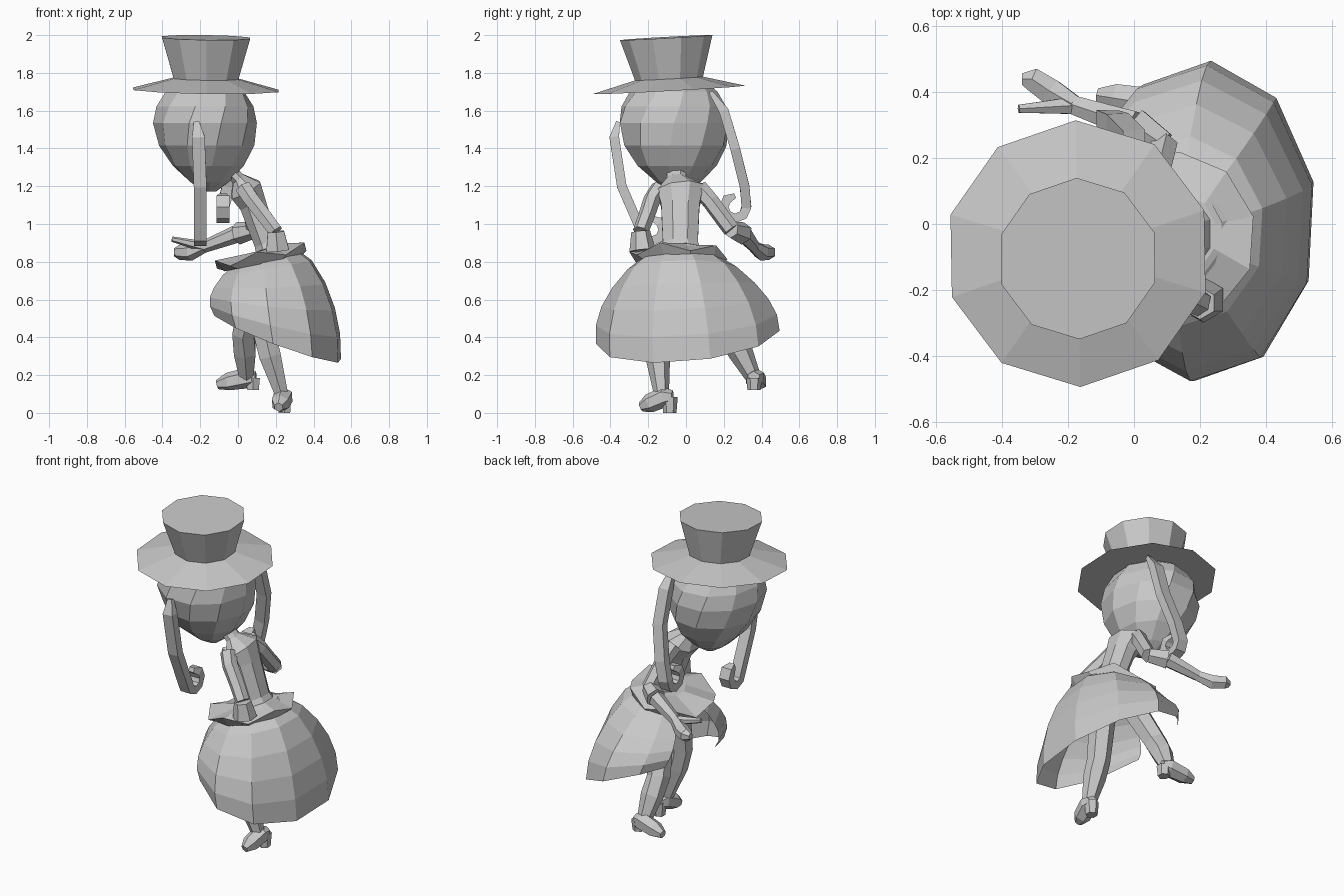
import bpy, bmesh
from math import sin, cos, radians
from mathutils import Vector

cube = bpy.data.objects.get("Cube")
if cube:
    bpy.data.objects.remove(cube, do_unlink=True)

tone = (.58, .58, .58, 1)
grey = bpy.data.materials.new("plain_grey")
grey.use_nodes = True
grey.diffuse_color = tone
grey.node_tree.nodes["Principled BSDF"].inputs["Base Color"].default_value = tone

SIDEWAYS, DEPTH, UP = Vector((1, 0, 0)), Vector((0, 1, 0)), Vector((0, 0, 1))


def skin(name, loops, closed=True):
    """Bridge successive point loops into one flat shaded object."""
    bm = bmesh.new()
    rows = [[bm.verts.new(point) for point in loop] for loop in loops]
    count = len(rows[0])
    for lower, upper in zip(rows, rows[1:]):
        for i in range(count if closed else count - 1):
            j = (i + 1) % count
            bm.faces.new((lower[i], lower[j], upper[j], upper[i]))
    if closed:
        bm.faces.new(rows[0][::-1])
        bm.faces.new(rows[-1])
        bmesh.ops.recalc_face_normals(bm, faces=bm.faces)
    mesh = bpy.data.meshes.new(name)
    bm.to_mesh(mesh)
    bm.free()
    mesh.materials.append(grey)
    bpy.context.collection.objects.link(bpy.data.objects.new(name, mesh))


def ring(centre, radius_x, radius_y, slope_x=0, slope_y=0, start=14, limit=720):
    """Ten sided elliptical loop lying in a tilted plane."""
    loop = []
    for i in range(10):
        angle = radians(min(start + 36 * i, limit))
        dx, dy = radius_x * cos(angle), radius_y * sin(angle)
        loop.append(Vector(centre) + Vector((dx, dy, slope_x * dx + slope_y * dy)))
    return loop


def tube(name, path, widths, across, flatness=1, sides=6, floor=0):
    """Sweep an ellipse along a path, its width lying along the across axis."""
    path = [Vector(point) for point in path]
    before, after = path[:1] + path[:-1], path[1:] + path[-1:]
    loops = []
    for point, last, following, width in zip(path, before, after, widths):
        direction = (following - last).normalized()
        thick_axis = across.cross(direction).normalized()
        wide_axis = direction.cross(thick_axis)
        loop = []
        for k in range(sides):
            angle = radians(360 * (k + .5) / sides)
            corner = point + width * (thick_axis * flatness * cos(angle) + wide_axis * sin(angle))
            corner.z = max(corner.z, floor)
            loop.append(corner)
        loops.append(loop)
    skin(name, loops)


def limb(name, path, thick, thin, across):
    """Tube that tapers evenly from its first point to its last."""
    last = len(path) - 1
    widths = [thick + (thin - thick) * i / last for i in range(last + 1)]
    tube(name, path, widths, across)


# Top hat: flared crown above a shallow conical brim
def hat_ring(height, radius):
    return ring((-.17, -.09 - .015 * (height > 1.9), height), radius, radius, -.015, .055, start=91)


skin("hat", [hat_ring(1.71, .405), hat_ring(1.77, .18), hat_ring(1.987, .245)])

# Egg shaped head: round above, tapering to a blunt chin below
head_loops = []
for latitude in range(-75, 60, 19):
    rise, spread = sin(radians(latitude)), cos(radians(latitude))
    chin = max(-rise, 0)
    if chin:
        spread **= 1.6
    centre = (.03 * chin - .175, -.065 + .03 * chin, 1.53 + rise * (.37 if chin else .27))
    head_loops.append(ring(centre, .275 * spread, .3 * spread, start=latitude / 3))
skin("head", head_loops)


# Long hair strands, each ending in a curl
def strand(name, path, curl_centre, side):
    x, y, z = curl_centre
    path = list(path)
    for turn in range(0, 271, 45):
        angle = radians(turn)
        path.append((x, y + side * .06 * cos(angle), z - .06 * sin(angle)))
    widths = [.02] + [.048] * (len(path) - 2) + [.025]
    tube(name, path, widths, SIDEWAYS, flatness=.75, sides=4)


strand("right_hair_strand", [(-.22, -.36, 1.54), (-.21, -.38, 1.46), (-.2, -.34, 1.2)],
       (-.2, -.18, .97), side=-1)
strand("left_hair_strand", [(0, .13, 1.7), (0, .2, 1.6), (0, .26, 1.4), (-.05, .31, 1.2)],
       (-.08, .26, 1.09), side=1)

# Torso leaning forward into the neck
tube("torso", [(.19, -.03, .8), (.15, -.03, .9), (.08, -.03, 1.1), (.04, -.03, 1.18),
               (0, -.05, 1.24), (-.09, -.05, 1.33)],
     [.14, .1, .11, .135, .055, .05], DEPTH, flatness=.7, sides=8)

# Left arm reaching out with a sleeve and an open hand
elbow, cuff, wrist = (.09, .24, .97), (0, .3, .95), (-.18, .36, .88)
limb("left_upper_arm", [(.03, .07, 1.19), (.06, .13, 1.12), elbow], .048, .045, UP)
limb("left_sleeve", [elbow, cuff], .045, .06, UP)
limb("left_forearm", [cuff, wrist], .048, .033, UP)
tube("left_hand", [wrist, (-.25, .4, .85), (-.31, .44, .85), (-.34, .44, .85)],
     [.033, .045, .04, .02], UP)
limb("left_thumb", [wrist, (-.35, .35, .92)], .03, .014, UP)

# Right arm bent with a flared sleeve and the hand on the hip
elbow = (.2, -.24, .96)
limb("right_upper_arm", [(.03, -.14, 1.19), (.07, -.18, 1.13), (.14, -.21, 1.04), elbow],
     .048, .042, DEPTH)
limb("right_sleeve", [elbow, (.21, -.23, .86)], .05, .07, DEPTH)

# Wavy frill around the waist
frill = ring((.12, -.04, .83), .25, .26, slope_x=.2)
for i, point in enumerate(frill):
    point.z += .025 if i % 2 else -.02
skin("waist_frill", [ring((.13, -.03, .79), .21, .23, slope_x=.2), frill,
                     ring((.15, -.03, .87), .1, .12, slope_x=.3)])

# Bell skirt, open at the front, its hem swept up towards the opening
skirt_loops = []
for row in range(6):
    drop = 1 - row / 5
    radius = .13 + .225 * sin(radians(110 * drop)) ** .7
    centre = (.14 + .07 * drop, -.03 + .04 * drop, .86 - .46 * drop)
    skirt_loops.append(ring(centre, radius, radius * (1.13 + .28 * drop),
                            .3 - .67 * drop, .09 * drop, start=-166, limit=143))
skin("skirt", skirt_loops, closed=False)

# Legs
calf_widths = [.08, .068, .066, .04]
tube("left_leg", [(.13, .05, .8), (.03, .23, .42), (.035, .29, .32), (.045, .36, .18)], calf_widths, DEPTH)
tube("right_leg", [(.14, -.1, .8), (.14, -.15, .42), (.17, -.15, .3), (.23, -.13, .1)], calf_widths, DEPTH)


# Heeled shoes with flat soles
def shoe(side, ankle, toe, sole):
    ankle, toe = Vector(ankle), Vector(toe)
    back = ankle - toe
    back.z = 0
    back.normalize()
    tube(side + "_shoe", [ankle + back * .045, ankle, ankle.lerp(toe, .65), toe],
         [.035, .055, .05, .025], UP, floor=sole)
    heel = ankle + back * .03
    limb(side + "_heel", [heel, (heel.x, heel.y, sole)], .042, .035, DEPTH)


shoe("left", (.05, .365, .185), (-.11, .39, .15), sole=.12)
shoe("right", (.24, -.115, .085), (.215, -.24, .03), sole=0)
